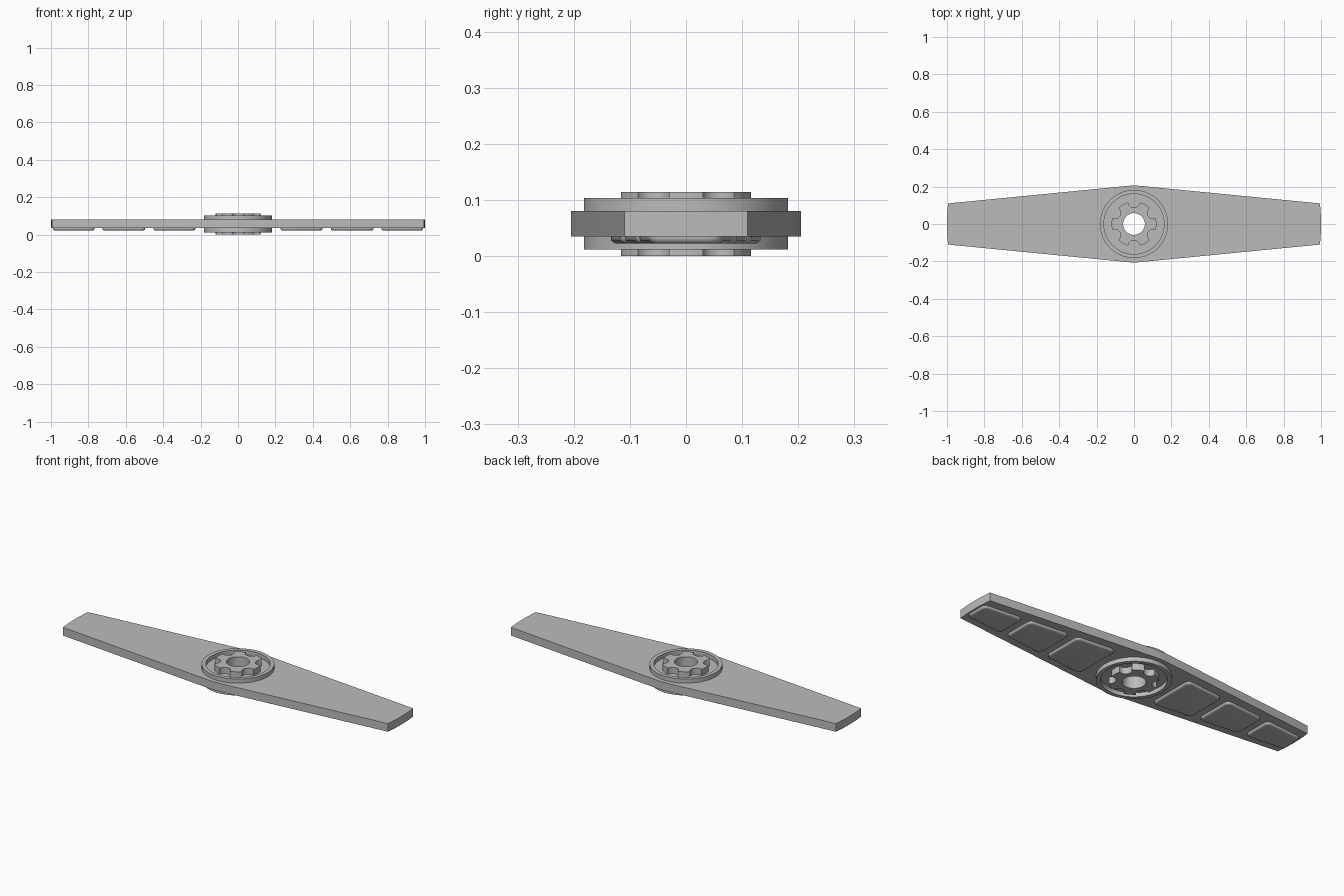
import bpy, bmesh
from math import sin, cos, pi, asin, hypot, atan2, radians

cube = bpy.data.objects.get("Cube")
if cube:
    bpy.data.objects.remove(cube, do_unlink=True)

grey = bpy.data.materials.new("light grey plastic")
grey.use_nodes = True
colour = (0.5, 0.5, 0.5, 1)
grey.diffuse_color = colour
grey.node_tree.nodes["Principled BSDF"].inputs["Base Color"].default_value = colour

BLADE_LOW, BLADE_TOP = 0.035, 0.08
MID, TIP = 0.205, 0.11        # half widths of the blade


def arc(cx, cy, r, a0, a1, n):
    return [(cx + r * cos(a0 + (a1 - a0) * i / n),
             cy + r * sin(a0 + (a1 - a0) * i / n)) for i in range(n + 1)]


def circle(r, n=72):
    return arc(0, 0, r, 0, 2 * pi, n)[:-1]


def half_width(x):
    return MID + (TIP - MID) * abs(x)


def finish(name, bm):
    bmesh.ops.recalc_face_normals(bm, faces=bm.faces[:])
    mesh = bpy.data.meshes.new(name)
    bm.to_mesh(mesh)
    bm.free()
    mesh.materials.append(grey)
    obj = bpy.data.objects.new(name, mesh)
    bpy.context.collection.objects.link(obj)
    bpy.ops.object.select_all(action='DESELECT')
    obj.select_set(True)
    bpy.context.view_layer.objects.active = obj
    bpy.ops.object.shade_smooth_by_angle(angle=radians(32))
    return obj


def prism(name, loops, low, top):
    """Extrude an outline, with any further loops as holes."""
    bm = bmesh.new()
    edges = []
    for loop in loops:
        vs = [bm.verts.new((x, y, low)) for x, y in loop]
        edges += [bm.edges.new((vs[i - 1], vs[i])) for i in range(len(vs))]
    bmesh.ops.triangle_fill(bm, edges=edges, use_beauty=True)
    new = bmesh.ops.extrude_face_region(bm, geom=bm.faces[:])["geom"]
    for v in new:
        if isinstance(v, bmesh.types.BMVert):
            v.co.z = top
    return finish(name, bm)


# Tapered blade with round tips, open under the hub
a = asin(TIP)
outline = (arc(0, 0, 1, -a, a, 10) + [(0.02, MID), (-0.02, MID)]
           + arc(0, 0, 1, pi - a, pi + a, 10) + [(-0.02, -MID), (0.02, -MID)])
prism("blade", [outline, circle(0.075)], BLADE_LOW, BLADE_TOP)

# Collar standing out above and below the blade
prism("collar", [circle(0.182), circle(0.161)], 0.012, 0.103)

# Hub with six round notches and a bore
R, NOTCH = 0.12, 0.032
spread = 2 * asin(NOTCH / (2 * R))
hub = []
for k in range(6):
    c = k * pi / 3 + pi / 6
    cx, cy = R * cos(c), R * sin(c)
    start = c + pi / 2 + spread / 2
    hub += arc(cx, cy, NOTCH, c - pi / 2 - spread / 2, c - 3 * pi / 2 + spread / 2, 14)
    hub += arc(0, 0, R, c + spread, c + pi / 3 - spread, 8)[1:-1]
prism("splined_hub", [hub, circle(0.058)], 0, 0.114)


# Rounded pads under the blade
def pad(name, x0, x1, side):
    margin, r = 0.047, 0.025
    bm = bmesh.new()
    rings = []
    for inset, z in ((0, BLADE_LOW + 0.002), (0, 0.032), (0.001, 0.028),
                     (0.004, 0.0245), (0.008, 0.0225), (0.012, 0.022)):
        pts = []
        for sx, sy, a0 in ((1, 1, 0), (-1, 1, pi / 2), (-1, -1, pi), (1, -1, 1.5 * pi)):
            x = x1 - r if sx > 0 else x0 + r
            y = sy * (half_width(x) - margin - r)
            pts += arc(x, y, r - inset, a0, a0 + pi / 2, 6)
        rings.append([bm.verts.new((side * x, y, z)) for x, y in pts])
    for lower, upper in zip(rings, rings[1:]):
        for i in range(len(lower)):
            bm.faces.new((lower[i - 1], lower[i], upper[i], upper[i - 1]))
    bm.faces.new(rings[-1])
    finish(name, bm)


for label, side in (("left", 1), ("right", -1)):
    for part, x0, x1 in (("inner", 0.227, 0.452), ("middle", 0.496, 0.725),
                         ("outer", 0.767, 0.99)):
        pad(f"{label}_{part}_pad", x0, x1, side)
